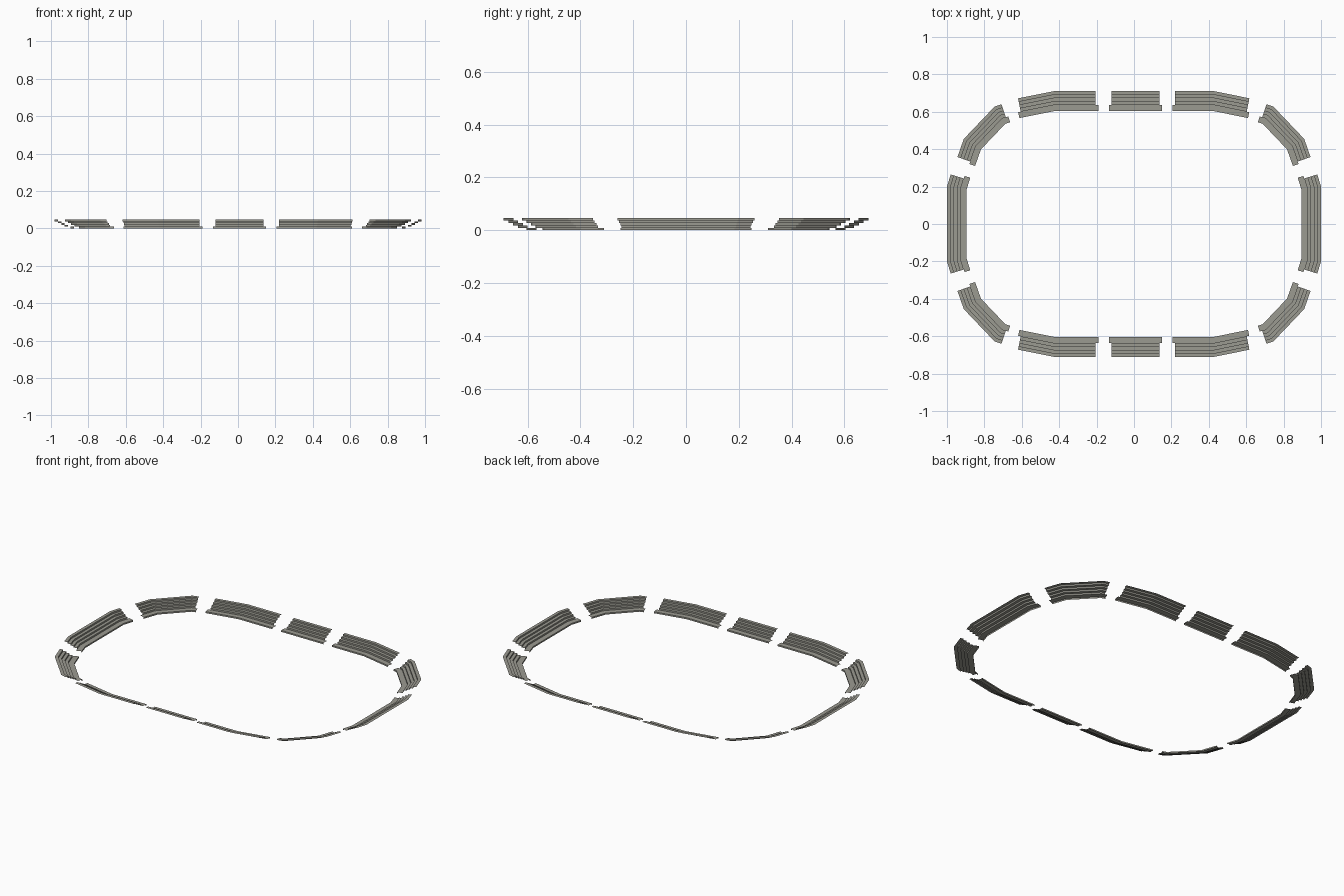
import bpy, bmesh
from mathutils import Vector

if "Cube" in bpy.data.objects:
    bpy.data.objects.remove(bpy.data.objects["Cube"])

concrete = bpy.data.materials.new("concrete grey")
concrete.diffuse_color = (0.33, 0.325, 0.285, 1)
concrete.use_nodes = True
concrete.node_tree.nodes["Principled BSDF"].inputs["Base Color"].default_value = concrete.diffuse_color

# stepped profile, from pitch side outwards: inward offsets of the step edges, tread heights
EDGES = [0.105, 0.073, 0.055, 0.037, 0.019, 0.0]
HEIGHTS = [0.009, 0.0185, 0.028, 0.0375, 0.047]
FRONT_ROW_EXTRA = 0.014


def offset_path(pts, dist, extend):
    """Shift an open path to its left with mitred bends and square ends."""
    pts = [Vector(p) for p in pts]
    dirs = [(b - a).normalized() for a, b in zip(pts, pts[1:])]
    norms = [Vector((-d.y, d.x)) for d in dirs]
    out = [pts[0] + norms[0] * dist - dirs[0] * extend]
    for p, n0, n1 in zip(pts[1:-1], norms, norms[1:]):
        out.append(p + (n0 + n1) * (dist / (1 + n0.dot(n1))))
    out.append(pts[-1] + norms[-1] * dist + dirs[-1] * extend)
    return out


def strip(bm, low, z0, high, z1):
    a = [bm.verts.new((p.x, p.y, z0)) for p in low]
    b = [bm.verts.new((p.x, p.y, z1)) for p in high]
    for i in range(len(a) - 1):
        bm.faces.new((a[i], b[i], b[i + 1], a[i + 1]))


def stand(name, path, mx=1, my=1):
    """Terraced seating block: risers and treads along the outer path (anticlockwise)."""
    path = [(x * mx, y * my) for x, y in path]
    if mx * my < 0:
        path.reverse()
    bm = bmesh.new()
    z = 0.0
    for i, top in enumerate(HEIGHTS):
        ext = FRONT_ROW_EXTRA if i == 0 else 0
        inner = offset_path(path, EDGES[i], ext)
        outer = offset_path(path, EDGES[i + 1], ext)
        strip(bm, inner, z, inner, top)
        strip(bm, inner, top, outer, top)
        z = top
    bmesh.ops.remove_doubles(bm, verts=bm.verts, dist=0.0001)
    bmesh.ops.recalc_face_normals(bm, faces=bm.faces)
    # treads should face up
    if sum(f.normal.z for f in bm.faces) < 0:
        bmesh.ops.reverse_faces(bm, faces=bm.faces)
    me = bpy.data.meshes.new(name)
    bm.to_mesh(me)
    bm.free()
    me.materials.append(concrete)
    bpy.context.collection.objects.link(bpy.data.objects.new(name, me))


# end stands
END = [(0.98, -0.265), (1.0, -0.2), (1.0, 0.2), (0.98, 0.265)]
# corner stands
CORNER = [(0.944, 0.358), (0.910, 0.455), (0.745, 0.628), (0.708, 0.640)]
# long-side stands: right, middle, left (slightly uneven gaps)
RIGHT = [(0.617, 0.672), (0.43, 0.71), (0.22, 0.71)]
MIDDLE = [(0.136, 0.71), (-0.12, 0.71)]
LEFT = [(-0.205, 0.71), (-0.43, 0.71), (-0.62, 0.672)]

for mx, side in ((1, "right"), (-1, "left")):
    stand(f"{side}_end_stand", END, mx)
    for my, face in ((1, "back"), (-1, "front")):
        stand(f"{face}_{side}_corner_stand", CORNER, mx, my)
for my, face in ((1, "back"), (-1, "front")):
    stand(f"{face}_right_stand", RIGHT, 1, my)
    stand(f"{face}_middle_stand", MIDDLE, 1, my)
    stand(f"{face}_left_stand", LEFT, 1, my)
